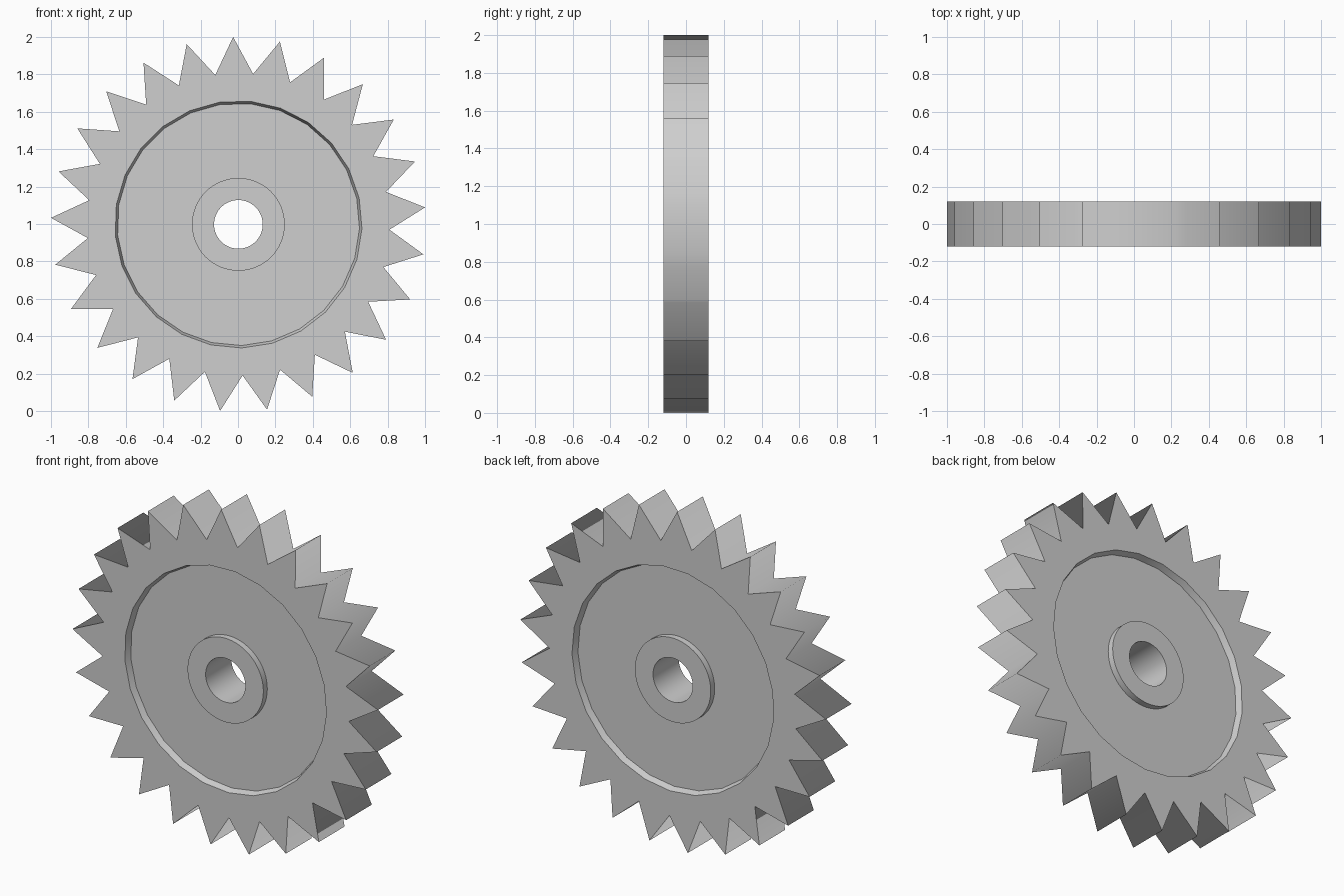
import bpy, bmesh, math

if "Cube" in bpy.data.objects:
    bpy.data.objects.remove(bpy.data.objects["Cube"])

TEETH = 25
STEP = 2 * math.pi / TEETH
TIP_ANGLE = math.radians(91.6)
TIP_R, ROOT_R = 1.0024, 0.808
CENTRE_X, CENTRE_Z = 0.002, 0.998
HALF = 0.12                      # half thickness of rim and hub
WEB = 0.083                      # half thickness of the recessed web

steel = bpy.data.materials.new("grey steel")
steel.diffuse_color = (0.62, 0.62, 0.62, 1)
steel.use_nodes = True
steel.node_tree.nodes["Principled BSDF"].inputs["Base Color"].default_value = steel.diffuse_color


def ring(bm, count, radius, y, start):
    """Closed ring of vertices around the y axis."""
    return [bm.verts.new((radius * math.cos(start + i * 2 * math.pi / count), y,
                          radius * math.sin(start + i * 2 * math.pi / count)))
            for i in range(count)]


def bridge(bm, a, b, smooth):
    """Quads between two rings of equal count."""
    n = len(a)
    for i in range(n):
        f = bm.faces.new((a[i], a[(i + 1) % n], b[(i + 1) % n], b[i]))
        f.smooth = smooth


def finish(bm, name):
    """Crease flat faces against curved walls and make the object."""
    bmesh.ops.recalc_face_normals(bm, faces=bm.faces)
    for e in bm.edges:
        if not all(f.smooth for f in e.link_faces):
            e.smooth = False
    mesh = bpy.data.meshes.new(name)
    bm.to_mesh(mesh)
    bm.free()
    mesh.materials.append(steel)
    obj = bpy.data.objects.new(name, mesh)
    obj.location = (CENTRE_X, 0, CENTRE_Z)
    bpy.context.collection.objects.link(obj)


# Toothed wheel: rim, tapered recess wall and thin web, on both sides
bm = bmesh.new()
valley = TIP_ANGLE - STEP / 2
outlines, bores = [], []
for side in (-1, 1):
    tips = ring(bm, TEETH, TIP_R, side * HALF, TIP_ANGLE)
    roots = ring(bm, TEETH, ROOT_R, side * HALF, valley)
    lip = ring(bm, TEETH, 0.661, side * HALF, valley)
    floor = ring(bm, TEETH, 0.648, side * WEB, valley)
    bore = ring(bm, TEETH, 0.19, side * WEB, valley)
    for i in range(TEETH):
        bm.faces.new((roots[i], tips[i], roots[(i + 1) % TEETH]))
    bridge(bm, roots, lip, False)
    bridge(bm, lip, floor, True)
    bridge(bm, floor, bore, False)
    outlines.append([v for pair in zip(roots, tips) for v in pair])
    bores.append(bore)
bridge(bm, outlines[0], outlines[1], True)   # tooth flanks
bridge(bm, bores[0], bores[1], False)        # inside the hub
finish(bm, "toothed_wheel")

# Hub: round collar with a straight bore
bm = bmesh.new()
SIDES = 64
profile = [(0.248, -HALF), (0.248, HALF), (0.13, HALF), (0.13, -HALF)]
rings = [ring(bm, SIDES, r, y, 0) for r, y in profile]
for i in range(4):
    bridge(bm, rings[i], rings[(i + 1) % 4], i % 2 == 0)
finish(bm, "hub")
